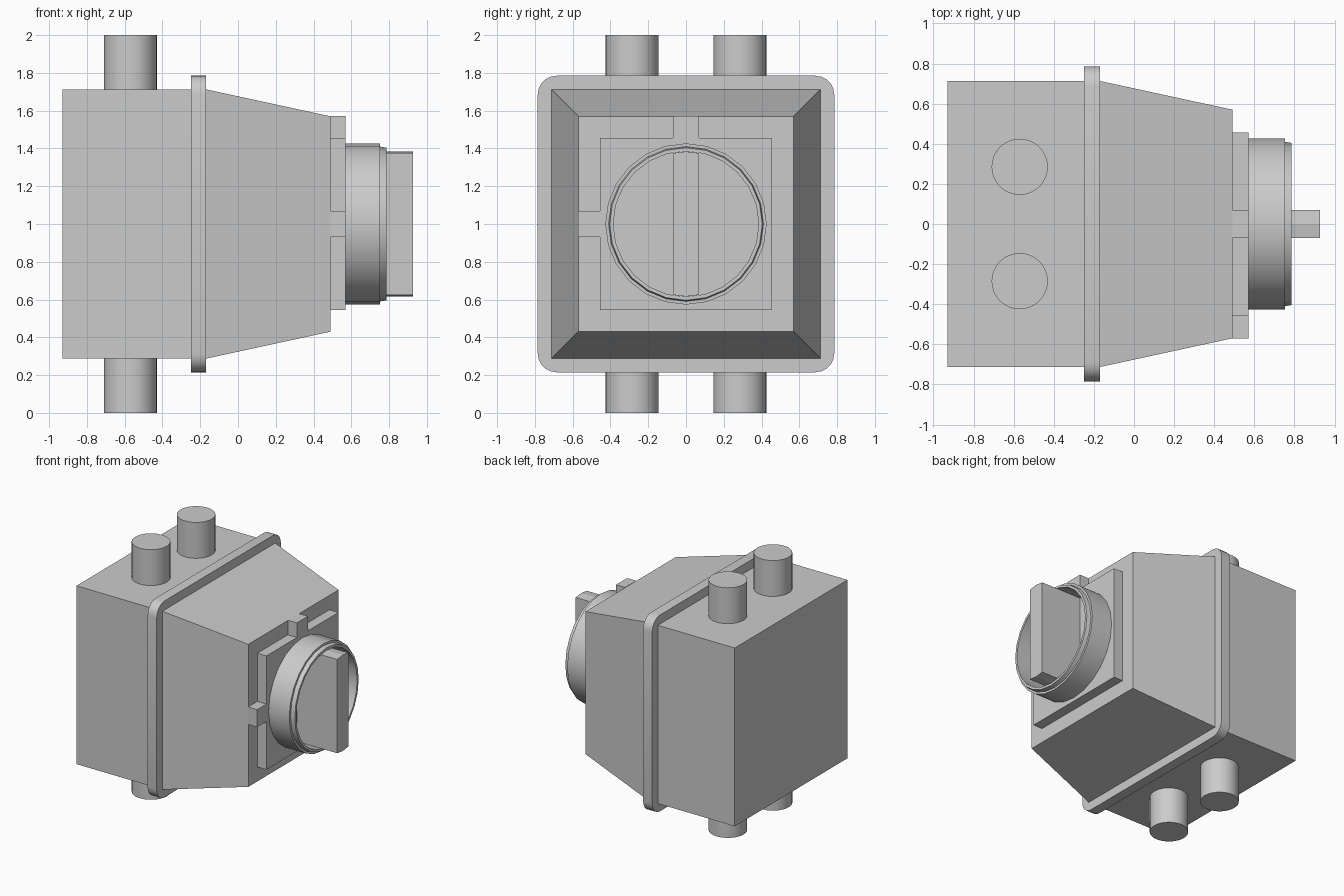
import bpy, bmesh, math

if "Cube" in bpy.data.objects:
    bpy.data.objects.remove(bpy.data.objects["Cube"])

CZ = 1.0  # height of the switch axis


def finish(name, bm, smooth=False):
    bmesh.ops.recalc_face_normals(bm, faces=bm.faces)
    me = bpy.data.meshes.new(name)
    bm.to_mesh(me)
    bm.free()
    ob = bpy.data.objects.new(name, me)
    bpy.context.collection.objects.link(ob)
    if smooth:
        bpy.ops.object.select_all(action='DESELECT')
        ob.select_set(True)
        bpy.context.view_layer.objects.active = ob
        bpy.ops.object.shade_smooth_by_angle(angle=math.radians(30))
    return ob


def prism(name, pts, x0, x1, taper=1.0, smooth=False):
    """Extrude a (y, z) outline along x, optionally scaling the far end."""
    bm = bmesh.new()
    a = [bm.verts.new((x0, y, CZ + z)) for y, z in pts]
    b = [bm.verts.new((x1, y * taper, CZ + z * taper)) for y, z in pts]
    bm.faces.new(a)
    bm.faces.new(b)
    n = len(pts)
    for i in range(n):
        j = (i + 1) % n
        bm.faces.new((a[i], a[j], b[j], b[i]))
    return finish(name, bm, smooth)


def square(h):
    return [(-h, -h), (h, -h), (h, h), (-h, h)]


def round_square(h, r, seg=5):
    pts = []
    for k, (sy, sz) in enumerate([(1, 1), (-1, 1), (-1, -1), (1, -1)]):
        for i in range(seg + 1):
            t = math.pi / 2 * (k + i / seg)
            pts.append((sy * (h - r) + r * math.cos(t), sz * (h - r) + r * math.sin(t)))
    return pts


# Housing: rear box, sealing flange and tapered cover
prism("rear_housing", square(0.713), -0.93, -0.25)
prism("flange", round_square(0.785, 0.1), -0.25, -0.17, smooth=True)
prism("tapered_cover", square(0.713), -0.17, 0.49, taper=0.57 / 0.713)

# Switch plate with one tab at the top and one at the side
p, t, e = 0.455, 0.07, 0.572
prism("switch_plate", [(-p, -p), (p, -p), (p, p), (t, p), (t, e), (-t, e), (-t, p),
                       (-p, p), (-p, t), (-e, t), (-e, -t), (-p, -t)], 0.49, 0.57)

# Hollow dial ring, lathed around the x axis
profile = [(0.57, 0.385), (0.57, 0.427), (0.752, 0.427), (0.752, 0.41),
           (0.785, 0.404), (0.785, 0.385)]
SIDES = 24
bm = bmesh.new()
rings = []
for i in range(SIDES):
    a = 2 * math.pi * i / SIDES
    rings.append([bm.verts.new((x, r * math.cos(a), CZ + r * math.sin(a))) for x, r in profile])
for i in range(SIDES):
    r0, r1 = rings[i], rings[(i + 1) % SIDES]
    for k in range(len(profile)):
        m = (k + 1) % len(profile)
        bm.faces.new((r0[k], r1[k], r1[m], r0[m]))
finish("dial_ring", bm, smooth=True)

# Grip bar across the dial
prism("dial_grip", [(-0.07, -0.375), (0, -0.384), (0.07, -0.375),
                    (0.07, 0.375), (0, 0.384), (-0.07, 0.375)], 0.57, 0.927)

# Conduit stubs above and below the rear housing
for side, y in (("front", -0.285), ("back", 0.285)):
    for level, z0, z1 in (("lower", 0.0, 0.287), ("upper", 1.713, 2.0)):
        bm = bmesh.new()
        bmesh.ops.create_cone(bm, cap_ends=True, segments=32, radius1=0.14,
                              radius2=0.14, depth=z1 - z0)
        bmesh.ops.translate(bm, verts=bm.verts, vec=(-0.57, y, (z0 + z1) / 2))
        finish(f"conduit_{level}_{side}", bm, smooth=True)
